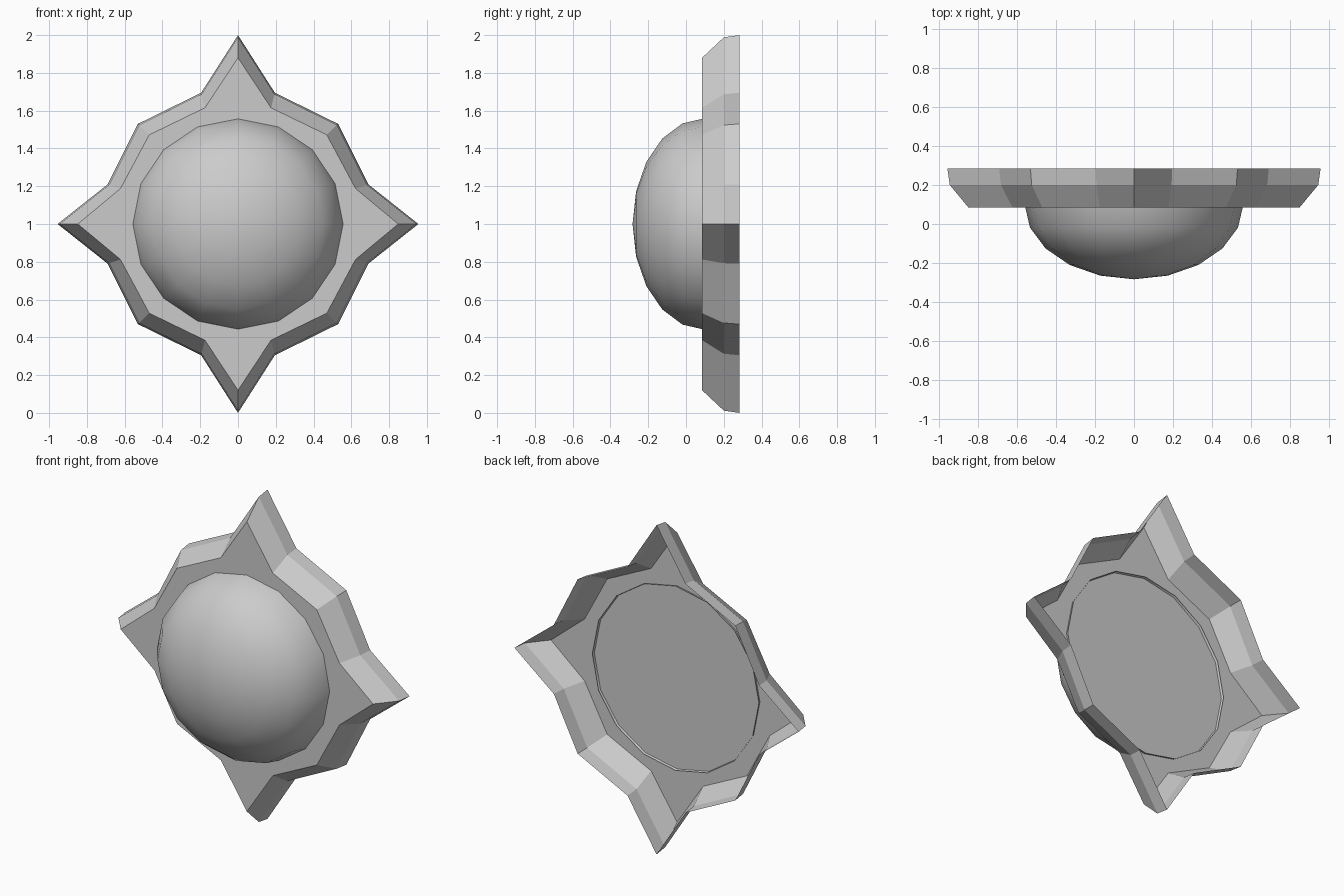
import bpy, bmesh, math

if "Cube" in bpy.data.objects:
    bpy.data.objects.remove(bpy.data.objects["Cube"])


def make_object(name, bm, smooth=False):
    bmesh.ops.recalc_face_normals(bm, faces=bm.faces)
    mesh = bpy.data.meshes.new(name)
    bm.to_mesh(mesh)
    bm.free()
    for p in mesh.polygons:
        p.use_smooth = smooth
    obj = bpy.data.objects.new(name, mesh)
    bpy.context.collection.objects.link(obj)
    return obj


def full_outline(quarter):
    # mirror the top-right quarter (top tip to right tip) into a closed loop
    half = quarter + [(x, -z) for x, z in quarter[-2::-1]]
    return half + [(-x, z) for x, z in half[-2:0:-1]]


# Star-shaped bezel: flat front, chamfered rim, open at the back
outer = [(0, 1.0), (0.195, 0.695), (0.53, 0.53), (0.69, 0.21), (0.955, 0)]
middle = [(x * 0.988, z * 0.988) for x, z in outer]
front = [(0, 0.88), (0.175, 0.615), (0.47, 0.472), (0.622, 0.188), (0.848, 0)]

bm = bmesh.new()
rings = [[bm.verts.new((x, y, z + 1)) for x, z in full_outline(q)]
         for q, y in ((front, 0.085), (middle, 0.2), (outer, 0.283))]
bm.faces.new(rings[0])
for a, b in zip(rings, rings[1:]):
    n = len(a)
    for i in range(n):
        j = (i + 1) % n
        bm.faces.new((a[i], a[j], b[j], b[i]))
make_object("star_bezel", bm)

# Domed gem: open half sphere whose rim just pokes through the bezel
SEGMENTS, STEPS, RADIUS, RIM_Y, DEPTH = 16, 5, 0.56, 0.1, 0.383
bm = bmesh.new()
pole = bm.verts.new((0, RIM_Y - DEPTH, 1))
previous = None
for s in range(1, STEPS + 1):
    t = math.radians(90 * s / STEPS)
    r, y = RADIUS * math.sin(t), RIM_Y - DEPTH * math.cos(t)
    ring = [bm.verts.new((r * math.cos(math.tau * k / SEGMENTS), y,
                          1 + r * math.sin(math.tau * k / SEGMENTS)))
            for k in range(SEGMENTS)]
    for k in range(SEGMENTS):
        m = (k + 1) % SEGMENTS
        if previous:
            bm.faces.new((previous[k], previous[m], ring[m], ring[k]))
        else:
            bm.faces.new((pole, ring[m], ring[k]))
    previous = ring
make_object("domed_gem", bm, smooth=True)
